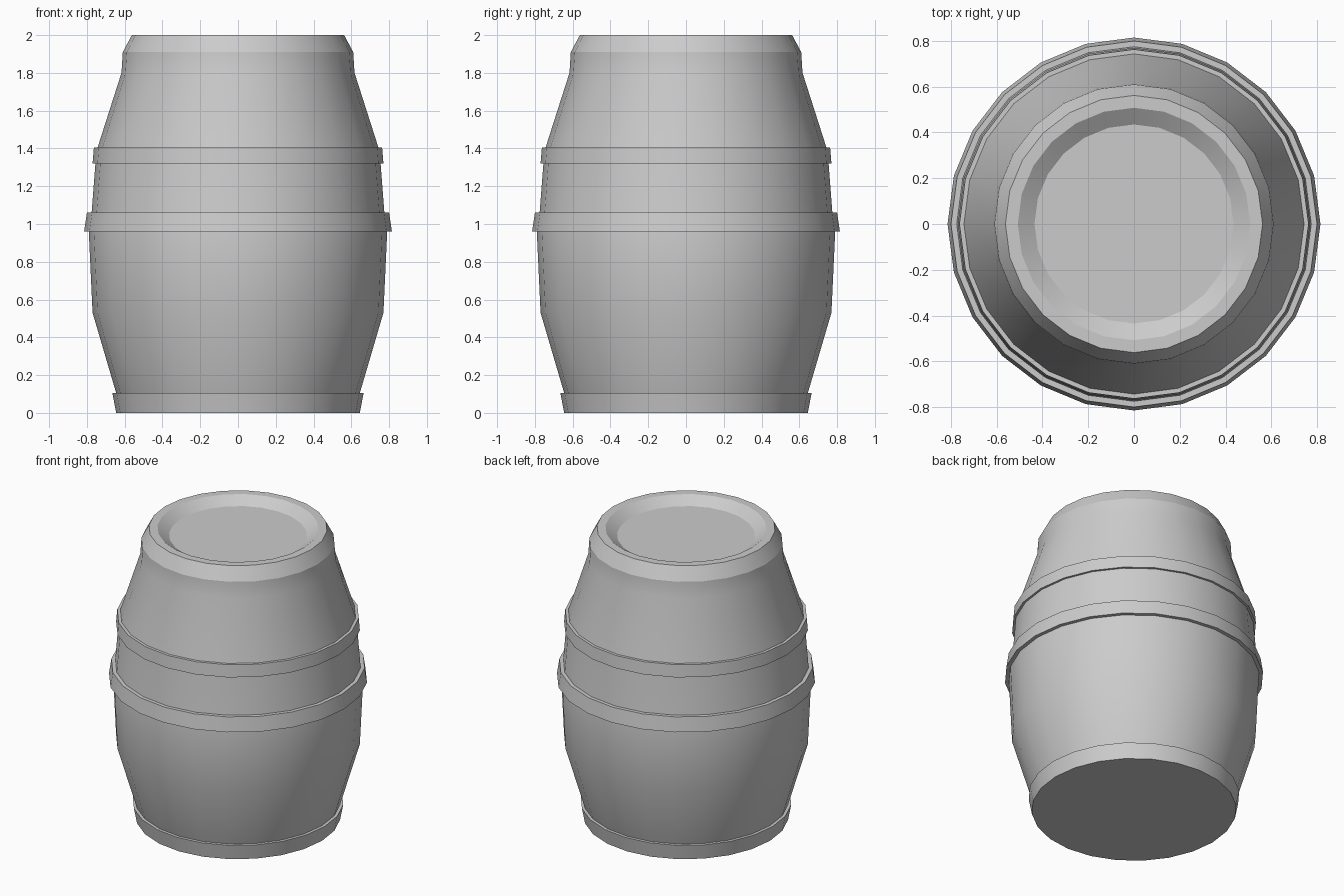
import bpy
import bmesh
from math import radians, tau

SIDES = 24

cube = bpy.data.objects.get("Cube")
if cube:
    bpy.data.objects.remove(cube, do_unlink=True)

grey = bpy.data.materials.new("plain_grey")
grey.use_nodes = True
colour = (0.6, 0.6, 0.6, 1)
grey.diffuse_color = colour
grey.node_tree.nodes["Principled BSDF"].inputs["Base Color"].default_value = colour


def lathe(name, profile, closed=False):
    """Spin a (radius, height) profile about z; open profiles get flat end discs."""
    bm = bmesh.new()
    verts = [bm.verts.new((r, 0, z)) for r, z in profile]
    edges = [bm.edges.new(pair) for pair in zip(verts, verts[1:])]
    if closed:
        edges.append(bm.edges.new((verts[-1], verts[0])))
    bmesh.ops.spin(bm, geom=verts + edges, cent=(0, 0, 0), axis=(0, 0, 1),
                   angle=tau, steps=SIDES, use_merge=True)
    bmesh.ops.remove_doubles(bm, verts=bm.verts, dist=0.0001)
    if not closed:
        rim = [e for e in bm.edges if e.is_boundary]
        bmesh.ops.holes_fill(bm, edges=rim, sides=0)
    bmesh.ops.recalc_face_normals(bm, faces=bm.faces)
    mesh = bpy.data.meshes.new(name)
    bm.to_mesh(mesh)
    bm.free()
    mesh.materials.append(grey)
    obj = bpy.data.objects.new(name, mesh)
    bpy.context.collection.objects.link(obj)
    bpy.ops.object.select_all(action="DESELECT")
    obj.select_set(True)
    bpy.context.view_layer.objects.active = obj
    bpy.ops.object.shade_smooth_by_angle(angle=radians(20))


def hoop(name, z_low, z_high, r_low, r_high, thickness=0.06):
    """Flat band around the barrel with a tapered outer face."""
    lathe(name, [(r_low, z_low), (r_high, z_high),
                 (r_high - thickness, z_high), (r_low - thickness, z_low)], closed=True)


# Bulging body, chamfered top rim and sunken lid
lathe("barrel_body", [
    (0.61, 0), (0.645, 0.105), (0.77, 0.53), (0.79, 0.96), (0.775, 1.06),
    (0.755, 1.32), (0.745, 1.4), (0.617, 1.8), (0.61, 1.91), (0.562, 2),
    (0.508, 2), (0.435, 1.95)])

# Hoops
hoop("bottom_hoop", 0, 0.105, 0.645, 0.665)
hoop("middle_hoop", 0.96, 1.06, 0.815, 0.80)
hoop("upper_hoop", 1.32, 1.405, 0.77, 0.763)
